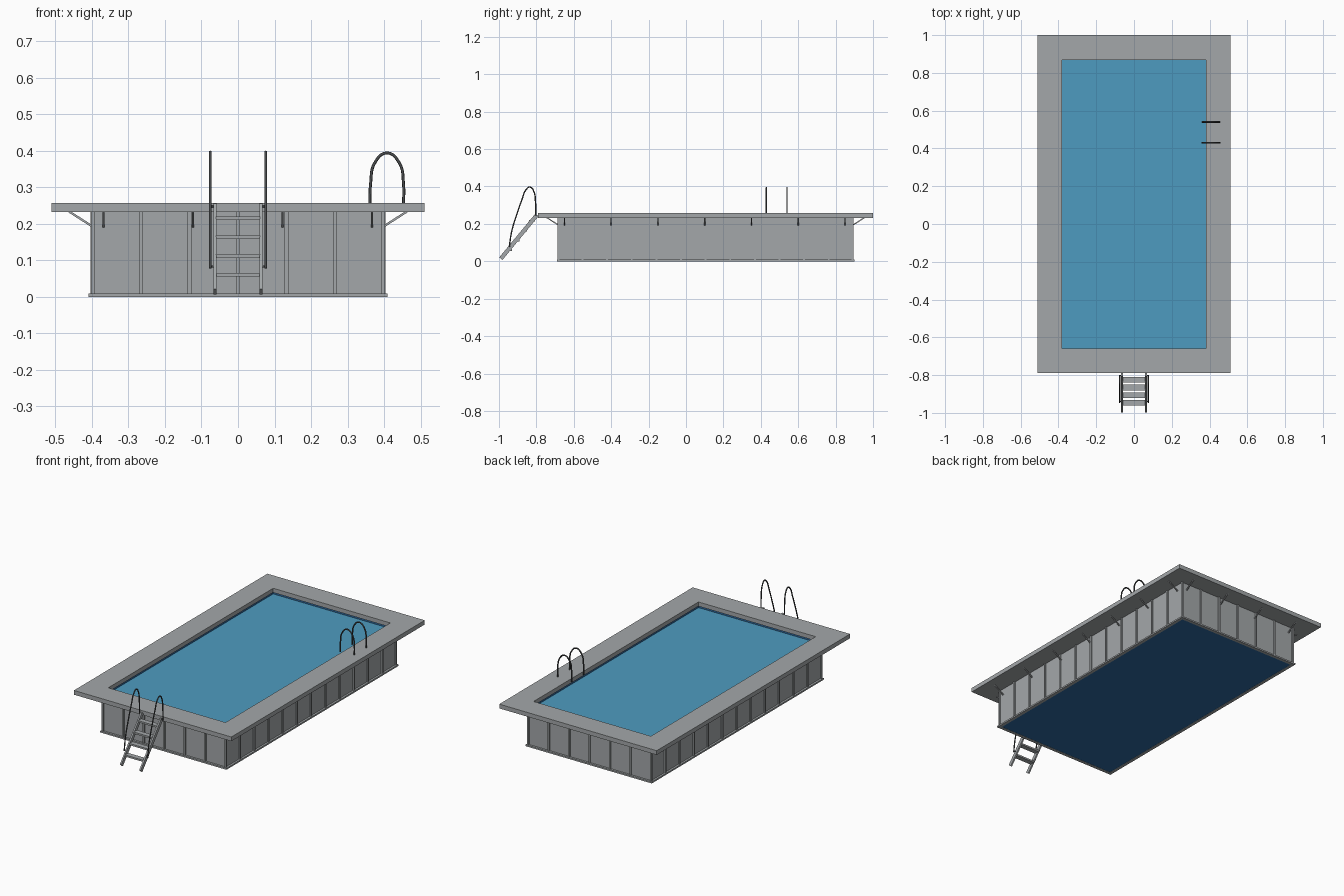
import bpy, bmesh, math
from mathutils import Vector, Matrix

cube = bpy.data.objects.get("Cube")
if cube:
    bpy.data.objects.remove(cube, do_unlink=True)


def material(name, rgb):
    m = bpy.data.materials.new(name)
    m.use_nodes = True
    m.diffuse_color = (*rgb, 1)
    m.node_tree.nodes["Principled BSDF"].inputs["Base Color"].default_value = (*rgb, 1)
    return m


GREY = material("grey_panel", (0.37, 0.39, 0.40))
DARK = material("dark_metal", (0.065, 0.07, 0.073))
WATER = material("water_blue", (0.076, 0.33, 0.53))
LINER = material("liner_blue", (0.026, 0.14, 0.35))

CY = 0.105                       # pool centre along y
WX, WY = 0.403, 0.79             # half size of the wall
DECK_Z, DECK_TOP = 0.232, 0.257


def finish(name, bm, mat):
    bmesh.ops.recalc_face_normals(bm, faces=bm.faces)
    me = bpy.data.meshes.new(name)
    bm.to_mesh(me)
    bm.free()
    me.materials.append(mat)
    ob = bpy.data.objects.new(name, me)
    bpy.context.collection.objects.link(ob)
    return ob


def add_box(bm, lo, hi):
    lo, hi = Vector(lo), Vector(hi)
    mat = Matrix.Translation((lo + hi) / 2) @ Matrix.Diagonal((*(hi - lo), 1))
    bmesh.ops.create_cube(bm, size=1, matrix=mat)


def add_beam(bm, a, b, width, depth):
    """Box from a to b; width is across the vertical plane of the beam."""
    a, b = Vector(a), Vector(b)
    along = (b - a).normalized()
    side = along.cross(Vector((0, 0, 1))).normalized()
    rot = Matrix((side, side.cross(along), along)).transposed().to_4x4()
    mat = Matrix.Translation((a + b) / 2) @ rot @ Matrix.Diagonal((width, depth, (b - a).length, 1))
    bmesh.ops.create_cube(bm, size=1, matrix=mat)


def frame(name, outer, inner, z0, z1, mat):
    """Rectangular ring with mitred corners."""
    bm = bmesh.new()
    corners = [(-1, -1), (1, -1), (1, 1), (-1, 1)]
    rings = []
    for (hx, hy), z in ((outer, z0), (outer, z1), (inner, z1), (inner, z0)):
        rings.append([bm.verts.new((sx * hx, CY + sy * hy, z)) for sx, sy in corners])
    for r in range(4):
        a, b = rings[r], rings[(r + 1) % 4]
        for i in range(4):
            j = (i + 1) % 4
            bm.faces.new((a[i], a[j], b[j], b[i]))
    return finish(name, bm, mat)


def tube(name, points, radius, mat):
    cu = bpy.data.curves.new(name, "CURVE")
    cu.dimensions = "3D"
    cu.bevel_depth = radius
    cu.bevel_resolution = 2
    cu.resolution_u = 6
    cu.use_fill_caps = True
    sp = cu.splines.new("BEZIER")
    sp.bezier_points.add(len(points) - 1)
    for bp, p in zip(sp.bezier_points, points):
        bp.co = p
        bp.handle_left_type = bp.handle_right_type = "AUTO"
    cu.materials.append(mat)
    ob = bpy.data.objects.new(name, cu)
    bpy.context.collection.objects.link(ob)


# Deck, wall, liner and base rim
frame("deck", (0.51, 0.895), (0.38, 0.763), DECK_Z, DECK_TOP, GREY)
frame("wall", (WX - 0.006, WY - 0.006), (0.392, 0.779), 0.0, DECK_Z, GREY)
frame("liner", (0.3915, 0.7785), (0.388, 0.775), 0.004, DECK_Z, LINER)
frame("base_rim", (0.409, 0.796), (0.39, 0.777), 0.0, 0.009, GREY)

# Floor and water
bm = bmesh.new()
add_box(bm, (-0.391, CY - 0.778, 0.001), (0.391, CY + 0.778, 0.008))
finish("pool_floor", bm, LINER)
bm = bmesh.new()
add_box(bm, (-0.388, CY - 0.775, 0.21), (0.388, CY + 0.775, 0.217))
finish("water", bm, WATER)

# Wall ribs
bm = bmesh.new()
R = 0.005
for s in (-1, 1):
    for i in range(7):
        x = -WX + R + i * (WX - R) / 3
        y = CY + s * (WY - 0.004)
        add_box(bm, (x - R, y - R, 0.009), (x + R, y + R, DECK_Z))
    for i in range(1, 12):
        y = CY - WY + i * WY / 6
        x = s * (WX - 0.004)
        add_box(bm, (x - R, y - R, 0.009), (x + R, y + R, DECK_Z))
finish("wall_ribs", bm, GREY)

# Diagonal braces under the deck
bm = bmesh.new()
for s in (-1, 1):
    for i in range(4):
        x = -0.368 + i * 0.245
        add_beam(bm, (x, CY + s * (WY - 0.004), 0.193), (x, CY + s * (WY + 0.06), 0.234), 0.006, 0.006)
    for i in range(7):
        y = -0.65 + i * 0.25
        add_beam(bm, (s * (WX - 0.004), y, 0.193), (s * (WX + 0.06), y, 0.234), 0.006, 0.006)
finish("deck_braces", bm, GREY)

# Ladder stringers and treads
bm = bmesh.new()
for s in (-1, 1):
    add_beam(bm, (s * 0.063, -0.99, 0.014), (s * 0.063, -0.797, 0.248), 0.009, 0.022)
finish("ladder_stringers", bm, GREY)
bm = bmesh.new()
for i in range(4):
    y, z = -0.825 - i * 0.0405, 0.215 - i * 0.0515
    add_box(bm, (-0.06, y - 0.015, z - 0.005), (0.06, y + 0.015, z + 0.005))
finish("ladder_treads", bm, GREY)

# Ladder handrails with their lower fixings
RAIL = [(-0.945, 0.078), (-0.932, 0.16), (-0.91, 0.235), (-0.877, 0.33),
        (-0.855, 0.383), (-0.834, 0.397), (-0.813, 0.372), (-0.805, 0.32), (-0.803, 0.245)]
for s, side in ((1, "left"), (-1, "right")):
    tube(f"ladder_handrail_{side}", [(s * 0.076, y, z) for y, z in RAIL], 0.0035, DARK)
    tube(f"ladder_rail_fixing_{side}", [(s * 0.06, -0.94, 0.083), (s * 0.077, -0.94, 0.083)], 0.003, DARK)
    tube(f"ladder_rail_top_fixing_{side}", [(s * 0.06, -0.803, 0.247), (s * 0.077, -0.803, 0.247)], 0.003, DARK)

# Hooped grab rails on the deck
HOOP = [(-0.047, 0.25), (-0.045, 0.31), (-0.034, 0.366), (0, 0.394),
        (0.034, 0.366), (0.045, 0.31), (0.045, 0.25)]
for name, y in (("front", 0.43), ("back", 0.54)):
    tube(f"grab_rail_{name}", [(0.408 + x, y, z) for x, z in HOOP], 0.004, DARK)
